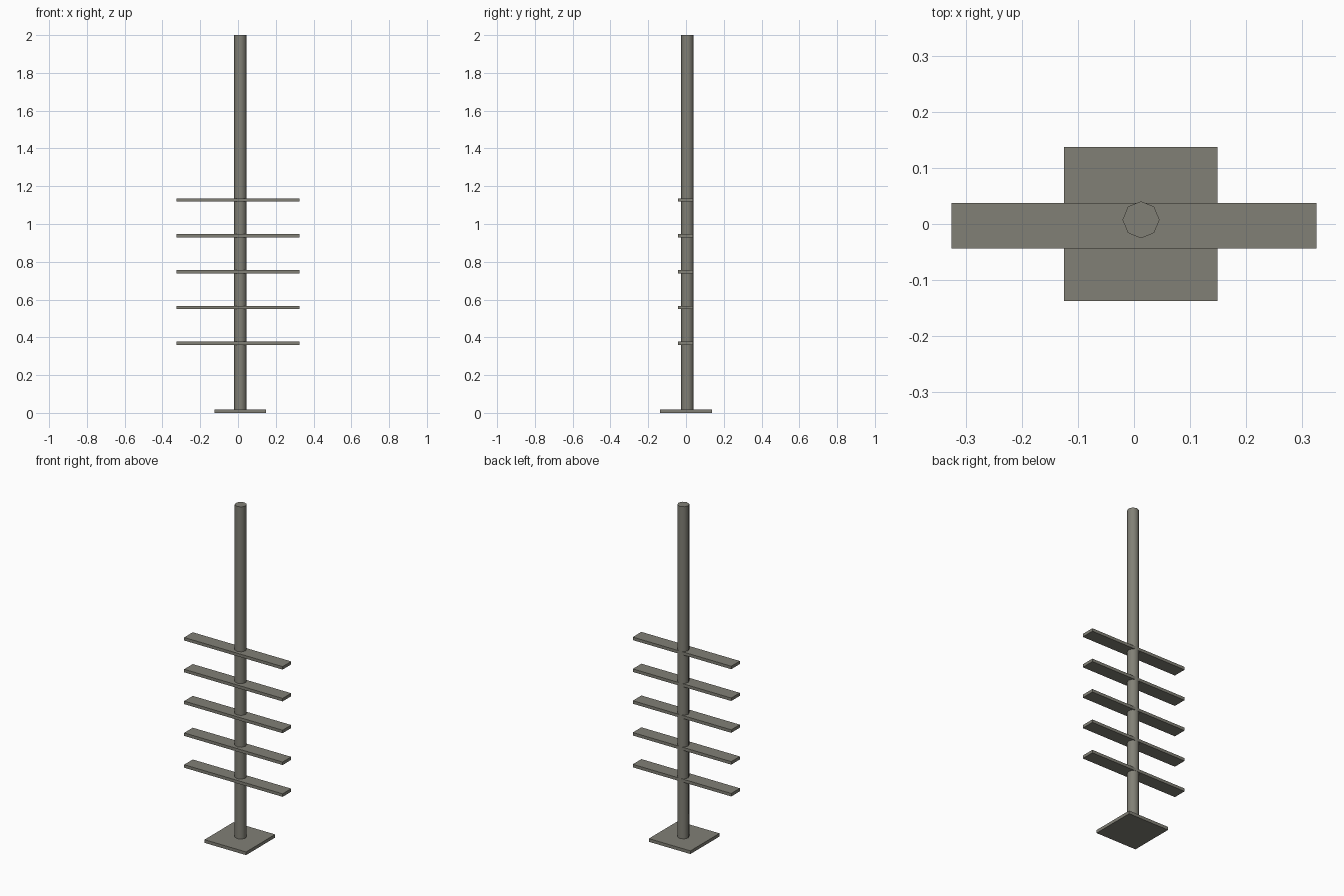
import bpy

if "Cube" in bpy.data.objects:
    bpy.data.objects.remove(bpy.data.objects["Cube"])

# Single weathered grey colour for the whole post
grey = bpy.data.materials.new("olive grey")
grey.diffuse_color = (0.22, 0.215, 0.18, 1)
grey.use_nodes = True
grey.node_tree.nodes["Principled BSDF"].inputs["Base Color"].default_value = grey.diffuse_color


def box(name, x, y, z):
    """Box from (min, max) ranges on each axis."""
    bpy.ops.mesh.primitive_cube_add(
        size=1, location=[(a + b) / 2 for a, b in (x, y, z)])
    ob = bpy.context.object
    ob.name = name
    ob.scale = [b - a for a, b in (x, y, z)]
    bpy.ops.object.transform_apply(location=False, rotation=False, scale=True)
    ob.data.materials.append(grey)
    return ob


# Square foot plate
box("base_plate", (-0.125, 0.149), (-0.137, 0.137), (0, 0.019))

# Eight-sided upright pole, smooth around the sides
bpy.ops.mesh.primitive_cylinder_add(
    vertices=8, radius=0.033, depth=1.99, location=(0.0125, 0.0075, 1.005))
pole = bpy.context.object
pole.name = "pole"
pole.data.materials.append(grey)
bpy.ops.object.shade_smooth_by_angle(angle=0.9)

# Five evenly spaced cross boards
for i in range(5):
    z = 0.368 + i * 0.1897
    box(f"cross_board_{i + 1}", (-0.325, 0.325), (-0.0435, 0.0375),
        (z - 0.009, z + 0.009))
